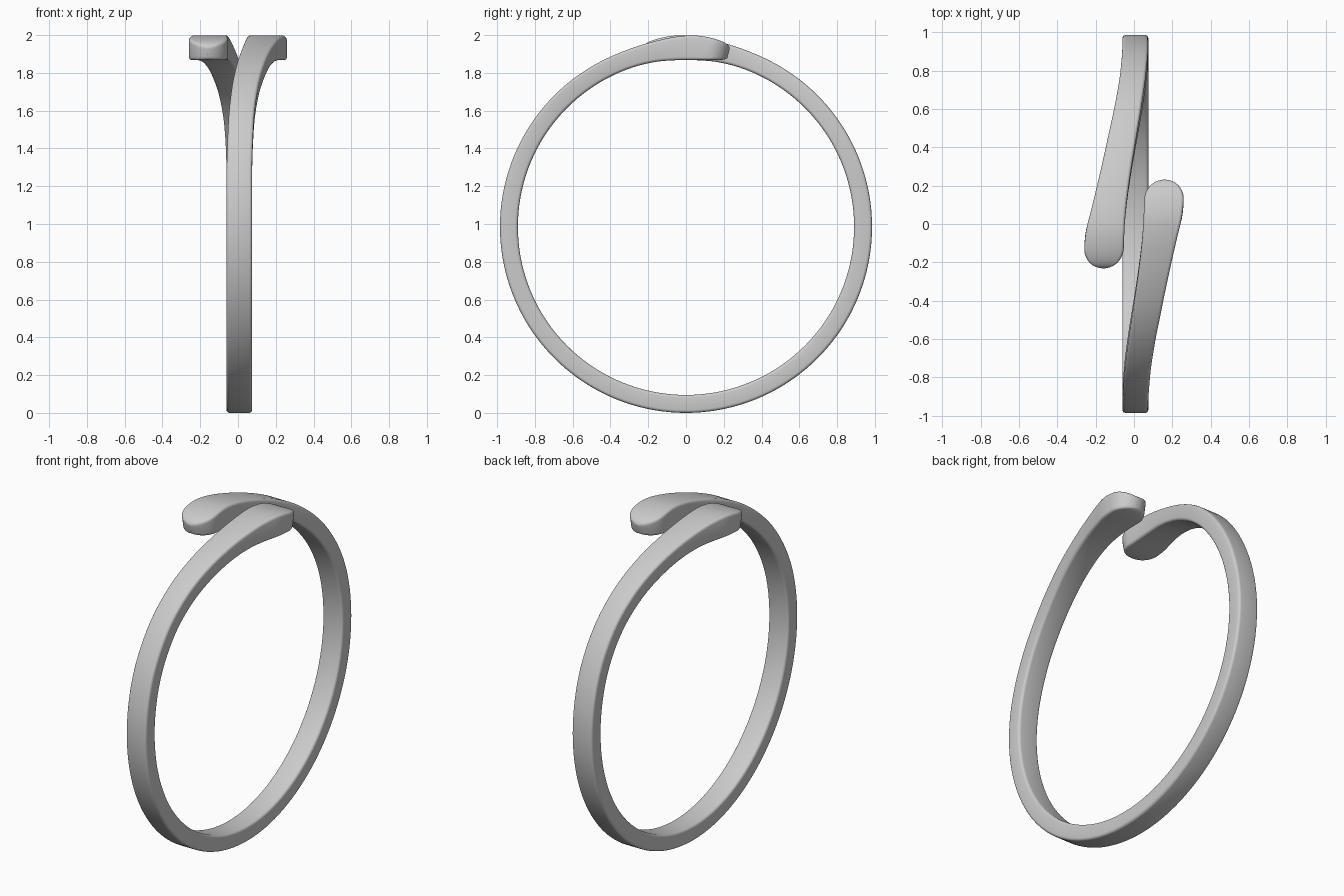
import bpy, bmesh
from math import sin, cos, pi, radians

if "Cube" in bpy.data.objects:
    bpy.data.objects.remove(bpy.data.objects["Cube"])

CZ = 0.985  # height of the ring centre

# along one arm: angle from the top, sideways shift, width, inner radius, outer radius
KEYS = [
    (-16, 0.160, 0.206, 0.915, 0.985),
    (-12, 0.159, 0.206, 0.902, 0.998),
    (-7, 0.156, 0.206, 0.889, 1.010),
    (-2, 0.150, 0.200, 0.884, 1.014),
    (4, 0.134, 0.182, 0.884, 1.006),
    (10.5, 0.115, 0.168, 0.888, 0.995),
    (19, 0.090, 0.156, 0.890, 0.987),
    (28.5, 0.063, 0.148, 0.890, 0.985),
    (40, 0.034, 0.140, 0.890, 0.985),
    (54, 0.011, 0.135, 0.890, 0.985),
    (75, 0.0, 0.135, 0.890, 0.985),
    (180, 0.0, 0.135, 0.890, 0.985),
]


def slope(i, c):
    if i in (0, len(KEYS) - 1) or KEYS[i][0] >= 75:
        return 0.0
    a, b = KEYS[i - 1], KEYS[i + 1]
    return (b[c] - a[c]) / (b[0] - a[0])


def sample(t):
    """Smooth interpolation of the key table."""
    i = max(k for k in range(len(KEYS) - 1) if KEYS[k][0] <= t)
    a, b = KEYS[i], KEYS[i + 1]
    h = b[0] - a[0]
    s = (t - a[0]) / h
    return [(2*s**3 - 3*s*s + 1) * a[c] + (s**3 - 2*s*s + s) * h * slope(i, c)
            + (3*s*s - 2*s**3) * b[c] + (s**3 - s*s) * h * slope(i + 1, c)
            for c in range(1, 5)]


def section(t, tip, side):
    """Rounded rectangle across the band; tip (0..90 deg) rounds off the end."""
    shift, w, ri, ro = sample(t)
    k = 1 - cos(tip)
    w *= cos(tip)
    ri += 0.014 * k * k
    ro -= 0.022 * k * k
    off = 0.007 * min(1, max(0, t / 60))
    br = 0.016
    bx = min(br, 0.4 * w)
    pts = []
    for q, (sx, sr) in enumerate([(1, 1), (-1, 1), (-1, -1), (1, -1)]):
        for j in range(5):
            a = (q + j / 4) * pi / 2
            x = sx * (w / 2 - bx) + bx * cos(a)
            r = (ri + ro) / 2 + sr * ((ro - ri) / 2 - br) + br * sin(a)
            th = radians(t)
            pts.append((side * shift + off + x, -side * r * sin(th), CZ + r * cos(th)))
    return pts


# stations from a rounded tip down to the bottom of the ring
T0, T1 = -7.2, -13.8
stations = []
for d in (85, 80, 72, 63, 54, 45, 36, 27, 18, 9):
    a = radians(d)
    stations.append((T0 + (T1 - T0) * sin(a), a))
stations += [(T0 + (75 - T0) * i / 48, 0) for i in range(48)]
stations += [(75 + 105 * i / 42, 0) for i in range(43)]

# both arms joined into one continuous sweep
sections = [section(t, a, 1) for t, a in stations]
sections += [section(t, a, -1) for t, a in reversed(stations[:-1])]

bm = bmesh.new()
rings = [[bm.verts.new(p) for p in s] for s in sections]
n = len(rings[0])
for a, b in zip(rings, rings[1:]):
    for j in range(n):
        bm.faces.new((a[j], a[(j + 1) % n], b[(j + 1) % n], b[j]))
bm.faces.new(rings[0])
bm.faces.new(rings[-1])
bmesh.ops.recalc_face_normals(bm, faces=bm.faces)

mesh = bpy.data.meshes.new("bypass_ring")
bm.to_mesh(mesh)
bm.free()
ring = bpy.data.objects.new("bypass_ring", mesh)
bpy.context.collection.objects.link(ring)
bpy.context.view_layer.objects.active = ring
ring.select_set(True)
bpy.ops.object.shade_smooth_by_angle(angle=radians(40))
